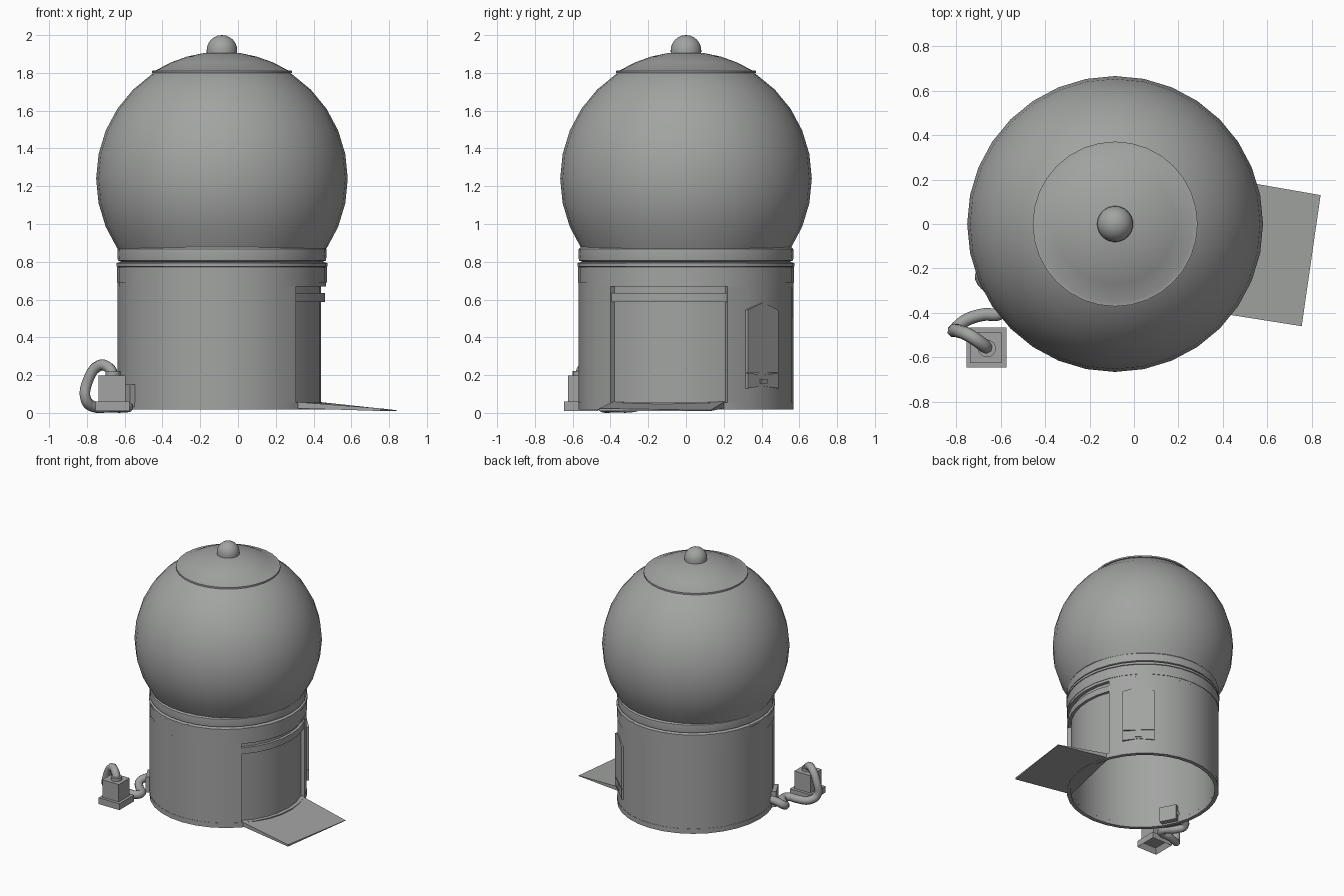
import bpy, bmesh, math
from mathutils import Vector, Matrix

if "Cube" in bpy.data.objects:
    bpy.data.objects.remove(bpy.data.objects["Cube"])

CX = -0.085            # axis of the globe and body
SX = 0.972             # the drum is slightly narrower in x
R = 0.568              # drum radius
gray = bpy.data.materials.new("warm_gray")
gray.diffuse_color = (0.36, 0.37, 0.36, 1)
gray.use_nodes = True
gray.node_tree.nodes["Principled BSDF"].inputs["Base Color"].default_value = gray.diffuse_color


def finish(name, bm, angle=35):
    bmesh.ops.recalc_face_normals(bm, faces=bm.faces)
    me = bpy.data.meshes.new(name)
    bm.to_mesh(me)
    bm.free()
    ob = bpy.data.objects.new(name, me)
    bpy.context.collection.objects.link(ob)
    me.materials.append(gray)
    bpy.ops.object.select_all(action='DESELECT')
    ob.select_set(True)
    bpy.context.view_layer.objects.active = ob
    bpy.ops.object.shade_smooth_by_angle(angle=math.radians(angle))
    return ob


def lathe(name, profile, sx=1.0, seg=32, top=False, a0=0, a1=360, loop=False):
    """Revolve (radius, z) points from angle a0 to a1; loop closes the section."""
    bm = bmesh.new()
    full = a1 - a0 == 360
    count = seg if full else seg + 1
    rings = []
    for r, z in profile:
        ring = []
        for i in range(count):
            a = math.radians(a0 + (a1 - a0) * i / seg)
            ring.append(bm.verts.new((CX + sx * r * math.cos(a), r * math.sin(a), z)))
        rings.append(ring)
    pairs = list(zip(rings, rings[1:])) + ([(rings[-1], rings[0])] if loop else [])
    for a, b in pairs:
        for i in range(seg):
            j = (i + 1) % count
            bm.faces.new((a[i], a[j], b[j], b[i]))
    if top:
        bm.faces.new(rings[-1])
    if loop and not full:
        bm.faces.new([r[0] for r in rings])
        bm.faces.new([r[-1] for r in rings])
    return finish(name, bm)


def wall(name, r0, r1, z0, z1, a0=0, a1=360, seg=32):
    """Curved wall with thickness."""
    return lathe(name, [(r0, z0), (r1, z0), (r1, z1), (r0, z1)], SX, seg, False, a0, a1, True)


def prism(name, outline, depth, matrix):
    """Extrude an (a, b) outline along local z, then place it."""
    bm = bmesh.new()
    lo = [bm.verts.new((a, b, 0)) for a, b in outline]
    hi = [bm.verts.new((a, b, depth)) for a, b in outline]
    bm.faces.new(lo)
    bm.faces.new(hi)
    n = len(outline)
    for i in range(n):
        j = (i + 1) % n
        bm.faces.new((lo[i], lo[j], hi[j], hi[i]))
    bm.transform(matrix)
    return finish(name, bm, 20)


def box(name, center, size, turn=0):
    bm = bmesh.new()
    m = (Matrix.Translation(center) @ Matrix.Rotation(turn, 4, 'Z')
         @ Matrix.Diagonal((*size, 1)))
    bmesh.ops.create_cube(bm, size=1, matrix=m)
    return finish(name, bm, 20)


def arc(radius, cz, a0, a1, n):
    return [(radius * math.cos(math.radians(a0 + (a1 - a0) * i / n)),
             cz + radius * math.sin(math.radians(a0 + (a1 - a0) * i / n))) for i in range(n + 1)]


# Globe, lid and knob
lathe("globe", arc(0.666, 1.24, -33.75, 67.5, 9))
lathe("lid", [(0.34, 1.797), (0.371, 1.799), (0.371, 1.811)] + arc(0.672, 1.24, 58.5, 89.5, 4), top=True)
lathe("knob", [(0.08, 1.89)] + arc(0.081, 1.919, 0, 89, 6), top=True)

# Drum: open-bottomed wall with a shallow curved recess for the entrance
D0, D1 = -44.6, 22.7   # entrance side angles
T = 0.028              # recess depth
lathe("body_upper", [(R - T, 0.67), (R, 0.67), (R, 0.795)], SX)
wall("body_lower", R - T, R, 0.05, 0.67, D1, 360 + D0, 26)
wall("entrance_panel", R - T - 0.004, R - T, 0.05, 0.67, D0, D1, 6)
wall("lintel", R - T, R - 0.006, 0.587, 0.636, D0, D1, 6)

# Collar, bands and floor ring
lathe("collar", [(0.55, 0.80), (0.567, 0.807), (0.57, 0.84), (0.568, 0.868), (0.555, 0.881)], SX)
lathe("upper_band", [(0.56, 0.772), (0.575, 0.775), (0.575, 0.793), (0.55, 0.8)], SX)
lathe("lower_band", [(R, 0.69), (0.5715, 0.69), (0.5715, 0.772)], SX)
wall("floor_ring", R - T, R + 0.002, 0.018, 0.056)

# Entrance ramp
bm = bmesh.new()
ramp_xy = [(0.28, -0.385), (0.755, -0.46), (0.84, 0.13), (0.41, 0.205)]
bot = [bm.verts.new((x, y, z)) for (x, y), z in zip(ramp_xy, (0.025, 0.01, 0.01, 0.025))]
top = [bm.verts.new((x, y, z)) for (x, y), z in zip(ramp_xy, (0.06, 0.024, 0.014, 0.06))]
bm.faces.new(bot)
bm.faces.new(top)
for i in range(4):
    j = (i + 1) % 4
    bm.faces.new((bot[i], bot[j], top[j], top[i]))
finish("entrance_ramp", bm, 20)


# Rear window with pointed top and latch plate below it
def on_drum(deg, dist):
    a = math.radians(deg)
    n = Vector((math.cos(a), math.sin(a), 0))
    t = Vector((-math.sin(a), math.cos(a), 0))
    m = Matrix((t, Vector((0, 0, 1)), n)).transposed().to_4x4()
    return Matrix.Translation(Vector((CX, 0, 0)) + n * dist) @ m


W = 0.118
prism("rear_window", [(-W, 0.215), (W, 0.215), (W, 0.545), (0, 0.585), (-W, 0.545)],
      0.023, on_drum(46.6, 0.54))
prism("latch_plate", [(-W, 0.13), (0, 0.142), (W, 0.13), (W, 0.212), (0, 0.2), (-W, 0.212)],
      0.022, on_drum(46.6, 0.54))
prism("latch", [(-0.025, 0.155), (0.025, 0.155), (0.025, 0.18), (-0.025, 0.18)],
      0.03, on_drum(46.6, 0.54))

# Blower: flange, hollow-bottomed housing, outlet
bm = bmesh.new()
bmesh.ops.create_cube(bm, size=1, matrix=Matrix.Translation((-0.665, -0.557, 0.036))
                      @ Matrix.Diagonal((0.18, 0.18, 0.05, 1)))
base = min(bm.faces, key=lambda f: f.calc_center_median().z)
bmesh.ops.inset_individual(bm, faces=[base], thickness=0.03)
bmesh.ops.translate(bm, verts=base.verts, vec=(0, 0, 0.04))
finish("blower_flange", bm, 20)
box("blower_housing", (-0.667, -0.557, 0.127), (0.142, 0.136, 0.14))
bm = bmesh.new()
bmesh.ops.create_cone(bm, cap_ends=True, segments=16, radius1=0.04, radius2=0.04, depth=0.03,
                      matrix=Matrix.Translation((-0.662, -0.56, 0.207)))
finish("blower_outlet", bm)

# Hose from the blower to the drum
points = [(-0.66, -0.56, 0.2), (-0.685, -0.54, 0.24), (-0.735, -0.505, 0.25),
          (-0.795, -0.48, 0.17), (-0.805, -0.475, 0.07), (-0.76, -0.435, 0.032),
          (-0.68, -0.408, 0.031), (-0.60, -0.40, 0.031), (-0.585, -0.36, 0.031), (-0.65, -0.29, 0.031),
          (-0.687, -0.235, 0.05), (-0.64, -0.205, 0.08), (-0.54, -0.20, 0.09)]
cu = bpy.data.curves.new("hose", 'CURVE')
cu.dimensions = '3D'
cu.bevel_depth = 0.03
cu.bevel_resolution = 2
cu.resolution_u = 5
cu.use_fill_caps = True
sp = cu.splines.new('BEZIER')
sp.bezier_points.add(len(points) - 1)
for bp, p in zip(sp.bezier_points, points):
    bp.co = p
    bp.handle_left_type = bp.handle_right_type = 'AUTO'
cu.materials.append(gray)
bpy.context.collection.objects.link(bpy.data.objects.new("hose", cu))

# Hose socket through the drum wall
box("hose_socket", (-0.558, -0.247, 0.09), (0.1, 0.13, 0.12), math.radians(28))
